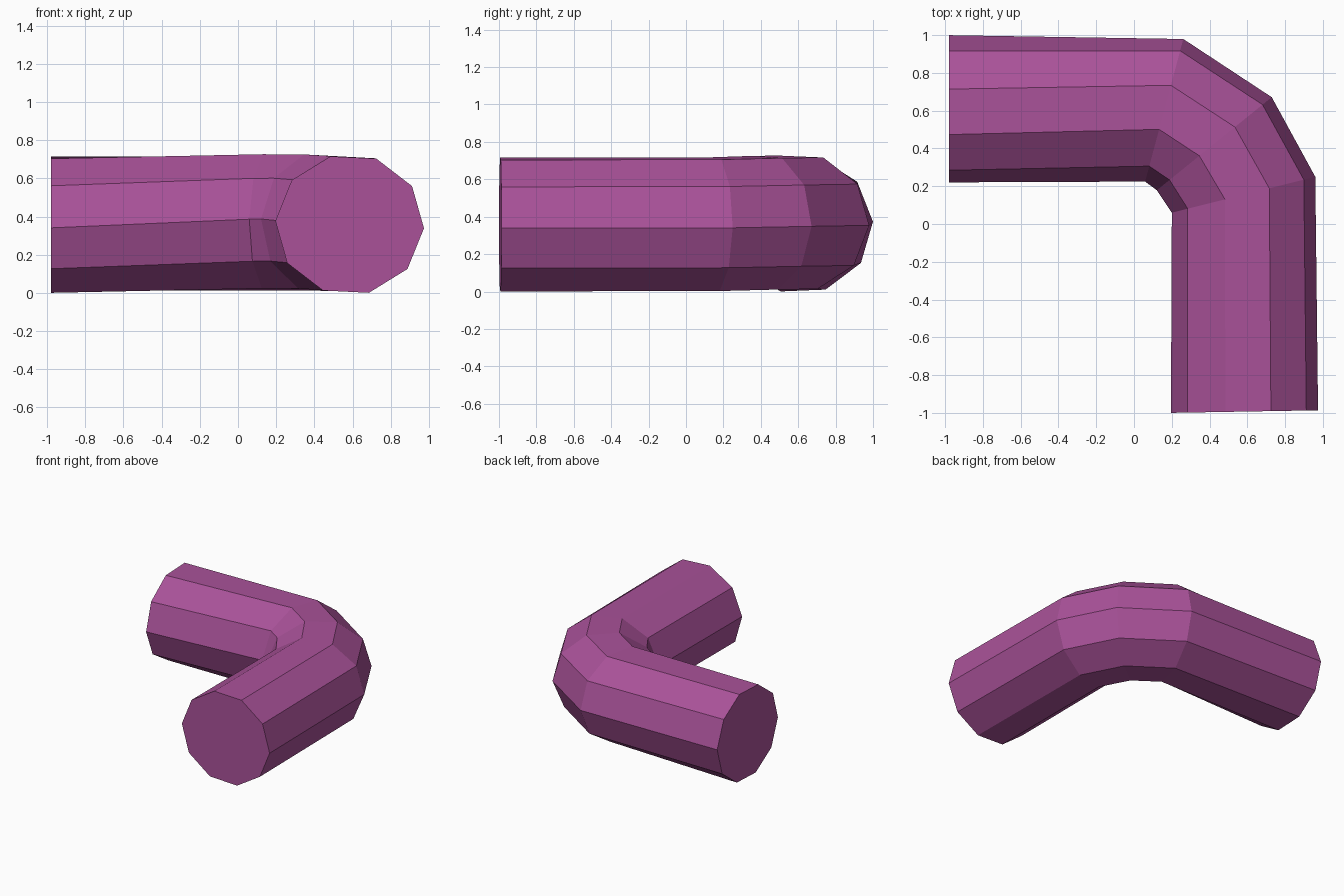
import bpy, bmesh
from math import sin, cos, radians, tau
from mathutils import Vector

SIDES = 10
HEIGHT_RADIUS = 0.37

cube = bpy.data.objects.get("Cube")
if cube:
    bpy.data.objects.remove(cube, do_unlink=True)

# Single plum colour
plum = bpy.data.materials.new("plum")
plum.use_nodes = True
colour = (0.40, 0.084, 0.32, 1)
plum.diffuse_color = colour
plum.node_tree.nodes["Principled BSDF"].inputs["Base Color"].default_value = colour

# Cross-sections: centre, heading of the outer side, width radius, roll
sections = [
    ((0.585, -0.993, 0.358), 1, 0.39, -3),
    ((0.58, 0.155, 0.36), 14, 0.392, -3),
    ((0.425, 0.425, 0.368), 39, 0.392, -3),
    ((0.16, 0.602, 0.37), 75, 0.391, -2.5),
    ((-0.98, 0.61, 0.357), 90, 0.39, 2.5),
]


def add_ring(bm, centre, heading, radius, roll):
    outward = Vector((cos(radians(heading)), sin(radians(heading)), 0))
    up = Vector((0, 0, HEIGHT_RADIUS))
    ring = []
    for i in range(SIDES):
        a = radians(roll) + tau * i / SIDES
        ring.append(bm.verts.new(Vector(centre) + outward * radius * cos(a) + up * sin(a)))
    return ring


# Bent tube: bridge neighbouring rings and close both ends
bm = bmesh.new()
rings = [add_ring(bm, *s) for s in sections]
for a, b in zip(rings, rings[1:]):
    for i in range(SIDES):
        j = (i + 1) % SIDES
        bm.faces.new((a[i], a[j], b[j], b[i]))
bm.faces.new(rings[0])
bm.faces.new(rings[-1])
bmesh.ops.recalc_face_normals(bm, faces=bm.faces)

mesh = bpy.data.meshes.new("elbow_tube")
bm.to_mesh(mesh)
bm.free()
mesh.materials.append(plum)
tube = bpy.data.objects.new("elbow_tube", mesh)
bpy.context.collection.objects.link(tube)
